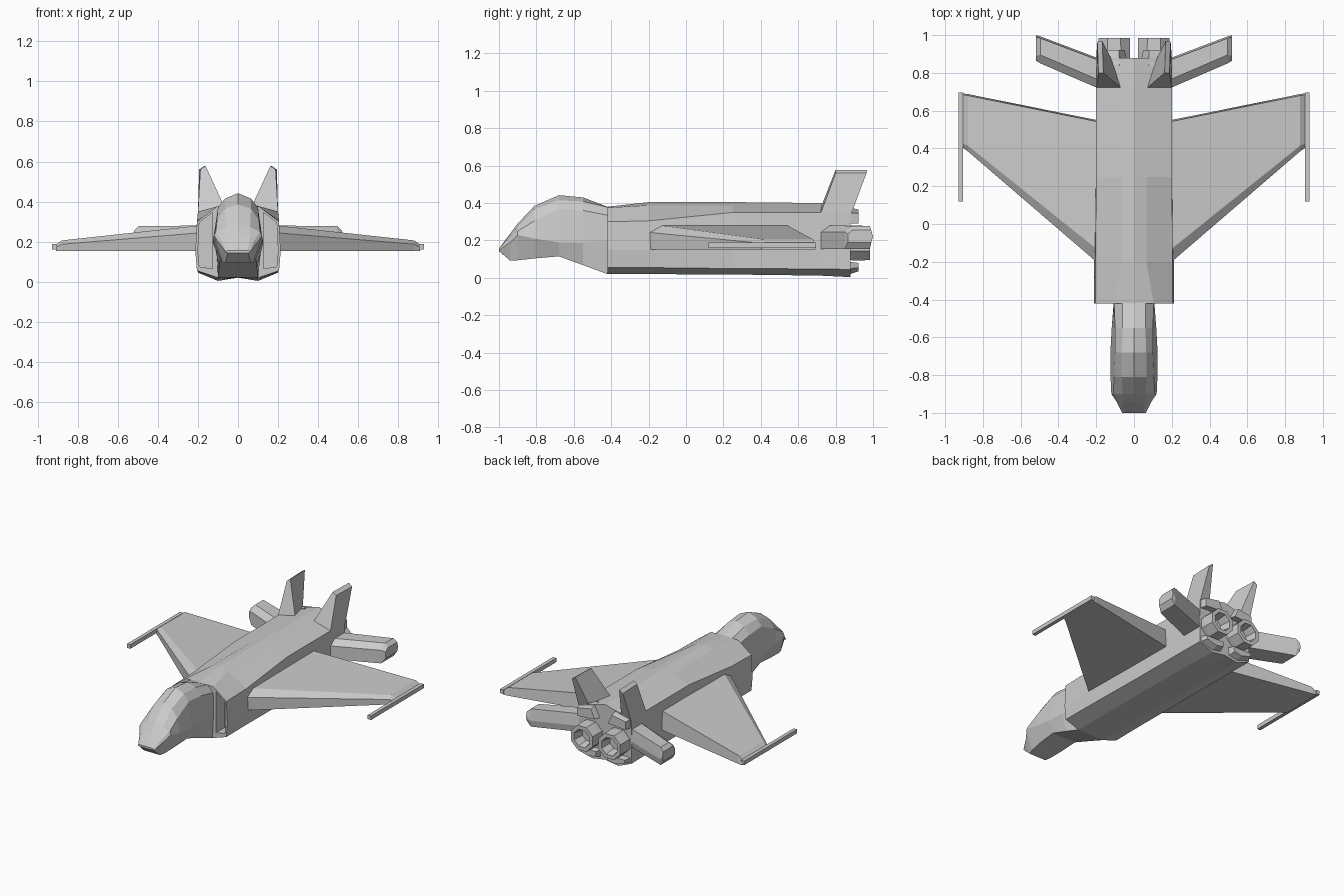
import bpy, bmesh, math


def finish(name, bm, mirror=False):
    bmesh.ops.remove_doubles(bm, verts=bm.verts, dist=0.0005)
    bmesh.ops.recalc_face_normals(bm, faces=bm.faces)
    me = bpy.data.meshes.new(name)
    bm.to_mesh(me)
    bm.free()
    ob = bpy.data.objects.new(name, me)
    bpy.context.collection.objects.link(ob)
    if mirror:
        ob.modifiers.new("Mirror", 'MIRROR').use_mirror_merge = False
    return ob


def skin(bm, rings, caps=True):
    rows = [[bm.verts.new(p) for p in r] for r in rings]
    n = len(rows[0])
    for a, b in zip(rows, rows[1:]):
        for i in range(n):
            bm.faces.new((a[i], a[(i + 1) % n], b[(i + 1) % n], b[i]))
    if caps:
        bm.faces.new(rows[0])
        bm.faces.new(rows[-1])


def half_loft(name, stations):
    """Loft symmetric sections; each half section runs top centre to bottom centre."""
    rings = []
    for y, half in stations:
        full = half + [(-x, z) for x, z in reversed(half) if x > 0]
        rings.append([(x, y, z) for x, z in full])
    bm = bmesh.new()
    skin(bm, rings)
    return finish(name, bm)


def prism(name, *rings):
    """Skin between matching cross-sections, mirrored to both sides."""
    bm = bmesh.new()
    skin(bm, rings)
    return finish(name, bm, True)


def block(name, x, y, z):
    return prism(name, *[[(x[0], v, z[0]), (x[1], v, z[0]), (x[1], v, z[1]), (x[0], v, z[1])] for v in y])


# Nose and cockpit
half_loft("nose", [
    (-1.0, [(0, .157), (.05, .156), (.06, .152), (.062, .148), (.05, .144), (0, .143)]),
    (-.94, [(0, .237), (.06, .228), (.085, .21), (.092, .19), (.065, .092), (0, .092)]),
    (-.90, [(0, .29), (.06, .272), (.11, .25), (.12, .23), (.075, .094), (0, .094)]),
    (-.81, [(0, .385), (.065, .365), (.105, .305), (.124, .21), (.085, .104), (0, .104)]),
    (-.68, [(0, .442), (.065, .415), (.1, .37), (.125, .19), (.09, .115), (0, .115)]),
    (-.55, [(0, .43), (.06, .408), (.1, .36), (.118, .19), (.095, .068), (0, .068)]),
    (-.42, [(0, .38), (.06, .378), (.105, .335), (.108, .2), (.1, .02), (0, .02)]),
    (-.38, [(0, .37), (.06, .37), (.1, .33), (.1, .2), (.095, .03), (0, .03)]),
])

# Main fuselage
body = half_loft("fuselage", [
    (-.42, [(0, .38), (.105, .375), (.205, .30), (.213, .15), (.205, .055), (.1, .02), (0, .02)]),
    (-.20, [(0, .405), (.065, .388), (.205, .305), (.212, .15), (.203, .055), (.1, .02), (0, .02)]),
    (.25, [(0, .405), (.065, .386), (.2, .35), (.204, .15), (.2, .05), (.1, .018), (0, .02)]),
    (.72, [(0, .40), (.065, .385), (.2, .35), (.2, .15), (.2, .048), (.1, .012), (0, .02)]),
    (.88, [(0, .40), (.065, .383), (.2, .35), (.2, .15), (.2, .045), (.1, .004), (0, .02)]),
])

# Air intake recesses
cutter = prism("intake_cutter", *[
    [(.128, y, .065), (.128, y, .345), (.193, y, .295), (.2, y, .15), (.193, y, .075)] for y in (-.5, -.33)])
cutter.hide_render = True
cutter.hide_viewport = True
cut = body.modifiers.new("Intakes", 'BOOLEAN')
cut.operation = 'DIFFERENCE'
cut.object = cutter

# Main wings with a chamfered leading edge and tip
def wing_section(x, lead, trail, edge, top, chamfer):
    return [(x, lead, .153), (x, lead, edge), (x, lead + chamfer, top), (x, trail - .008, top), (x, trail, .153)]

prism("wing",
      wing_section(.18, -.217, .547, .245, .282, .07),
      wing_section(.88, .385, .688, .187, .206, .03),
      wing_section(.908, .405, .692, .172, .186, .02))
block("wingtip_rail", (.905, .93), (.12, .695), (.16, .188))

# Thick swept tailplanes
def tail_section(x, lead, trail, top):
    return [(x, lead, .155), (x, lead, .245), (x, lead + .045, top), (x, trail - .01, top), (x, trail, .2), (x, trail - .01, .155)]

prism("tailplane", tail_section(.17, .71, .87, .28), tail_section(.495, .85, .993, .278),
      [(.52, .865, .19), (.52, .865, .235), (.52, .89, .255), (.52, .99, .255), (.52, 1.0, .22), (.52, .99, .19)])

# Twin canted fins
prism("fin",
      [(.068, .72, .375), (.2, .72, .345), (.2, .885, .345), (.125, .885, .375)],
      [(.162, .80, .578), (.188, .80, .56), (.194, .965, .56), (.168, .968, .578)])

# Engine housing fairings above and below the nozzles
prism("upper_engine_fairing",
      [(.03, .84, .30), (.2, .84, .29), (.2, .84, .35), (.08, .84, .385)],
      [(.05, .922, .30), (.185, .922, .29), (.185, .922, .345), (.08, .922, .365)])
prism("lower_engine_fairing",
      [(.02, .84, .09), (.03, .84, .022), (.1, .84, .008), (.2, .84, .045), (.2, .84, .09)],
      [(.04, .922, .08), (.045, .922, .045), (.1, .922, .035), (.175, .922, .055), (.18, .922, .08)])

# Eight-sided exhaust nozzles with a recessed core
bm = bmesh.new()
angles = [math.pi / 8 + i * math.pi / 4 for i in range(8)]
skin(bm, [[(.105 + r * math.cos(a), y, .178 + r * math.sin(a)) for a in angles]
          for r, y in [(.088, .84), (.092, .91), (.09, .985), (.063, .985), (.05, .91)]])
finish("exhaust_nozzle", bm, True)
